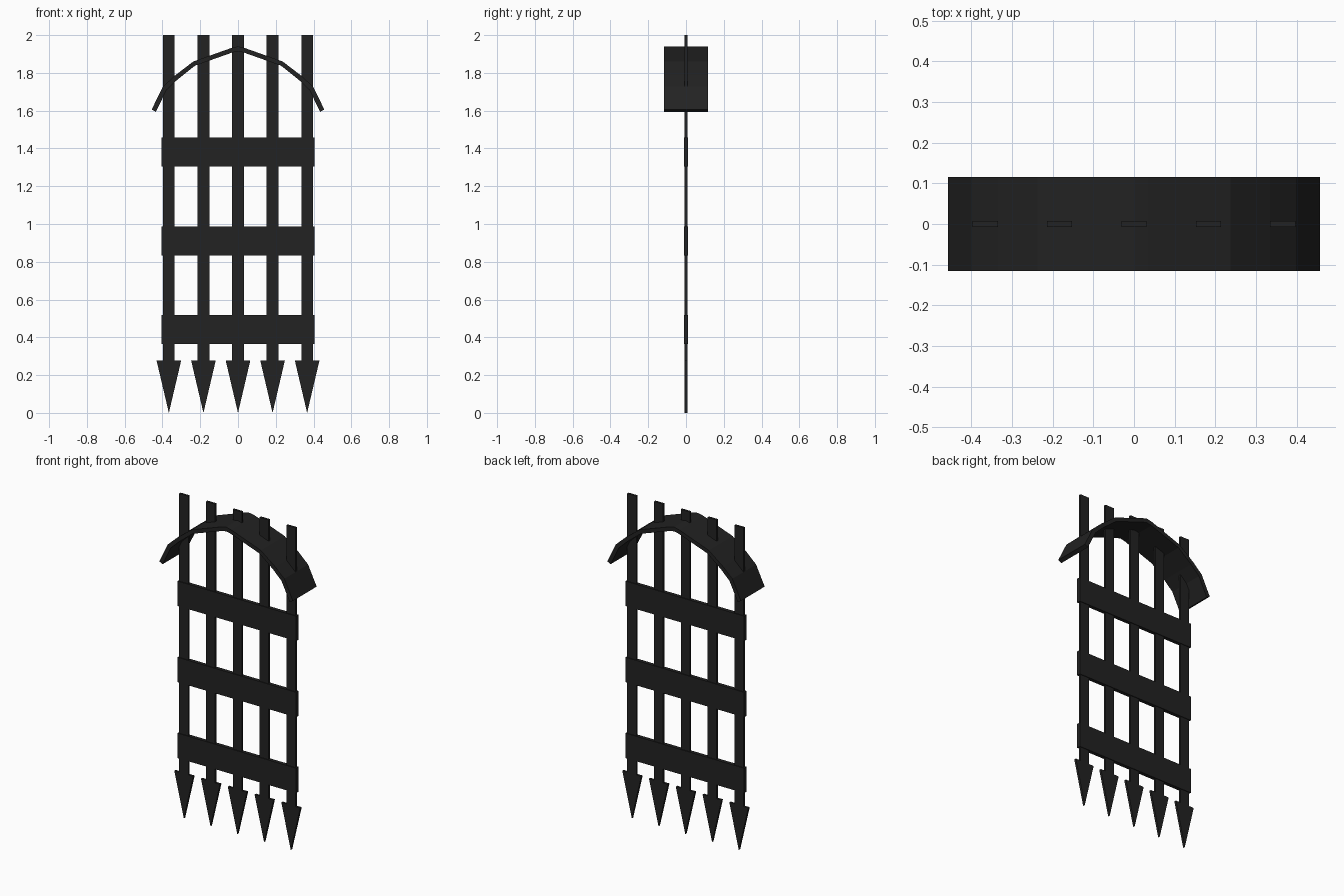
import bpy
import bmesh

old = bpy.data.objects.get("Cube")
if old:
    bpy.data.objects.remove(old, do_unlink=True)

# Single dark iron colour
iron = bpy.data.materials.new("dark_iron")
iron.use_nodes = True
COLOUR = (0.016, 0.016, 0.016, 1)
iron.diffuse_color = COLOUR
iron.node_tree.nodes["Principled BSDF"].inputs["Base Color"].default_value = COLOUR


def extrude_profile(name, outline, depth):
    """Closed x/z outline turned into a solid centred on y = 0."""
    bm = bmesh.new()
    face = bm.faces.new([bm.verts.new((x, -depth / 2, z)) for x, z in outline])
    moved = bmesh.ops.extrude_face_region(bm, geom=[face])["geom"]
    verts = [v for v in moved if isinstance(v, bmesh.types.BMVert)]
    bmesh.ops.translate(bm, verts=verts, vec=(0, depth, 0))
    bmesh.ops.recalc_face_normals(bm, faces=bm.faces)
    mesh = bpy.data.meshes.new(name)
    bm.to_mesh(mesh)
    bm.free()
    mesh.materials.append(iron)
    obj = bpy.data.objects.new(name, mesh)
    bpy.context.collection.objects.link(obj)
    return obj


def box(name, x, half_width, bottom, top, depth):
    a, b = x - half_width, x + half_width
    return extrude_profile(name, [(a, bottom), (b, bottom), (b, top), (a, top)], depth)


# Vertical bars with spear points
for i in range(5):
    x = (i - 2) * 0.183
    box(f"vertical_bar_{i + 1}", x, 0.031, 0.27, 2.0, 0.014)
    extrude_profile(f"spear_point_{i + 1}",
                    [(x, 0), (x + 0.065, 0.277), (x - 0.065, 0.277)], 0.014)

# Horizontal rails
for name, z in (("lower", 0.441), ("middle", 0.91), ("upper", 1.381)):
    box(f"{name}_rail", 0, 0.406, z - 0.077, z + 0.077, 0.023)

# Faceted arch band, mirrored from its right half
outer = [(0.457, 1.606), (0.398, 1.727), (0.335, 1.785), (0.237, 1.86), (0.035, 1.932)]
inner = [(0.435, 1.594), (0.378, 1.71), (0.32, 1.765), (0.228, 1.838), (0.03, 1.908)]


def mirrored(points, peak):
    return points + [(0, peak)] + [(-x, z) for x, z in reversed(points)]


extrude_profile("arch_band", mirrored(outer, 1.94) + mirrored(inner, 1.914)[::-1], 0.232)
